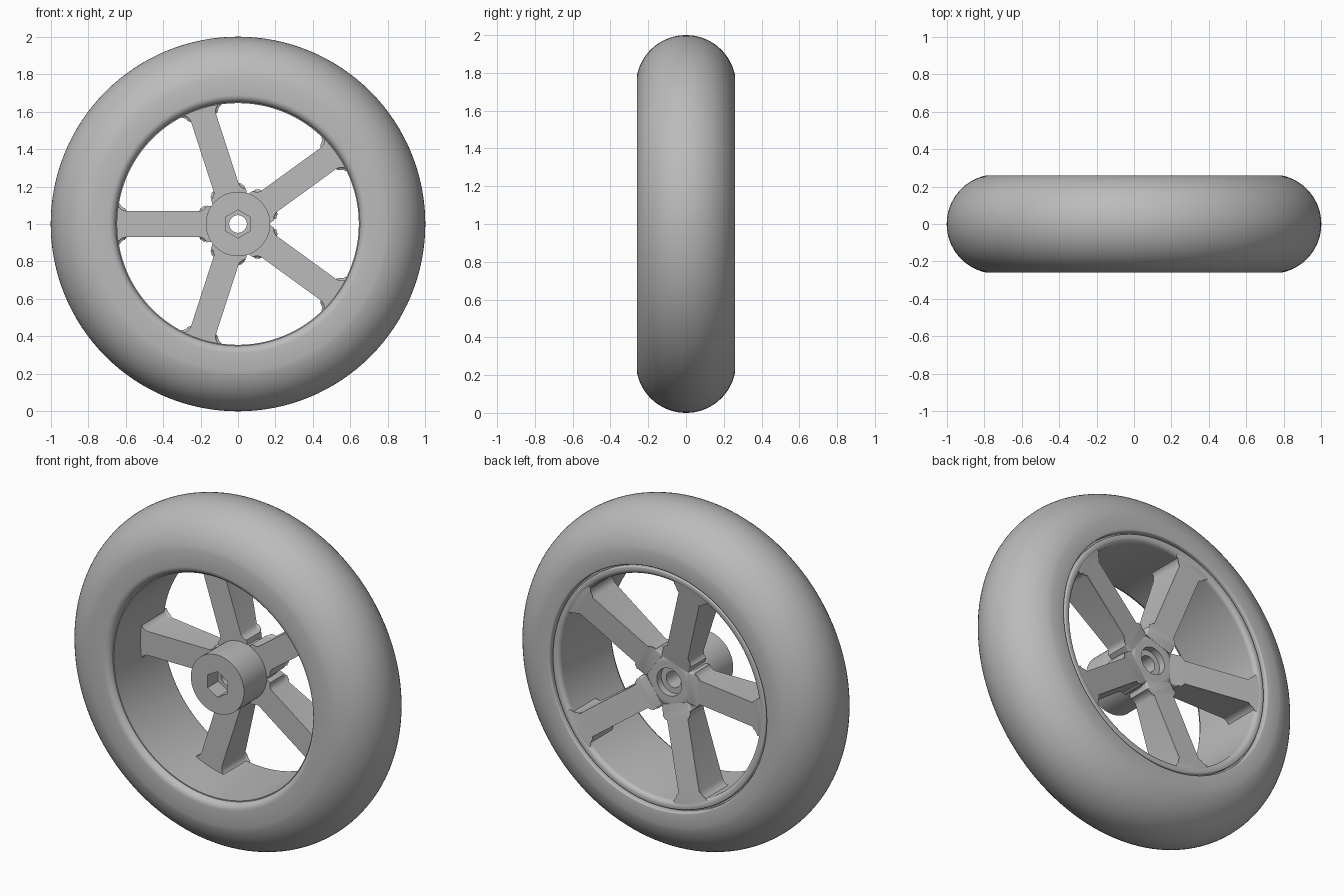
import bpy, bmesh, math
from mathutils import Matrix, Vector

cube = bpy.data.objects.get("Cube")
if cube:
    bpy.data.objects.remove(cube)

grey = bpy.data.materials.new("plain_grey")
grey.use_nodes = True
colour = (0.5, 0.5, 0.5, 1)
grey.diffuse_color = colour
grey.node_tree.nodes["Principled BSDF"].inputs["Base Color"].default_value = colour

AXLE = Vector((0, 0, 1))


def finish(name, bm, angle=35):
    bmesh.ops.recalc_face_normals(bm, faces=bm.faces)
    mesh = bpy.data.meshes.new(name)
    bm.to_mesh(mesh)
    bm.free()
    mesh.materials.append(grey)
    obj = bpy.data.objects.new(name, mesh)
    bpy.context.collection.objects.link(obj)
    obj.location = AXLE
    shade(obj, angle)
    return obj


def shade(obj, angle=35):
    bpy.ops.object.select_all(action="DESELECT")
    obj.select_set(True)
    bpy.context.view_layer.objects.active = obj
    bpy.ops.object.shade_smooth_by_angle(angle=math.radians(angle))


def arc(cx, cy, radius, start, end, steps):
    angles = [math.radians(start + (end - start) * i / steps) for i in range(steps + 1)]
    return [(cx + radius * math.cos(a), cy + radius * math.sin(a)) for a in angles]


def lathe(name, profile, sides):
    """Spin a closed (radius, y) outline around the axle."""
    bm = bmesh.new()
    rings = []
    for i in range(sides):
        a = math.tau * i / sides
        rings.append([bm.verts.new((r * math.cos(a), y, r * math.sin(a))) for r, y in profile])
    count = len(profile)
    for i in range(sides):
        near, far = rings[i], rings[(i + 1) % sides]
        for j in range(count):
            k = (j + 1) % count
            bm.faces.new((near[j], near[k], far[k], far[j]))
    return finish(name, bm)


# Tyre: round tread with flat sidewalls, rounded into the hole at the front
tread = arc(0.735, 0, 0.265, -78.8, 78.8, 32)
front_lip = arc(0.69, -0.22, 0.04, 180, 270, 8)
back_lip = arc(0.71, 0.25, 0.01, 90, 180, 4)
lathe("tyre", front_lip + tread + back_lip + [(0.70, 0.225), (0.65, 0.225)], 128)

# Rim: lining of the hole, rounded at the back, with a thin groove to the tyre
rim_outer = arc(0.682, 0.242, 0.008, 0, 90, 4)
rim_inner = arc(0.672, 0.223, 0.027, 90, 180, 8)
lathe("rim", [(0.69, 0.1)] + rim_outer + rim_inner + [(0.645, -0.225), (0.66, -0.225)], 128)

# Hub: long boss at the front, rounded shoulder and counterbore at the back
shoulder = arc(0.12, 0.105, 0.05, 0, 90, 6)
hub = lathe("hub", [(0.047, -0.19), (0.172, -0.19)] + shoulder
            + [(0.115, 0.155), (0.08, 0.155), (0.08, 0.115), (0.047, 0.115)], 64)

# Hexagonal socket cut into the front of the hub
bm = bmesh.new()
bmesh.ops.create_cone(bm, cap_ends=True, segments=6, radius1=0.075, radius2=0.075, depth=0.2)
top = max(bm.verts, key=lambda v: v.co.y).co
turn = math.pi / 2 - math.atan2(top.y, top.x)
bmesh.ops.transform(bm, verts=bm.verts, matrix=Matrix.Translation((0, -0.19, 0))
                    @ Matrix.Rotation(math.pi / 2, 4, "X") @ Matrix.Rotation(turn, 4, "Z"))
cutter = finish("socket_cutter", bm)
cutter.hide_render = True
cut = hub.modifiers.new("socket", "BOOLEAN")
cut.operation = "DIFFERENCE"
cut.solver = "EXACT"
cut.object = cutter
bpy.context.view_layer.objects.active = hub
bpy.ops.object.modifier_apply(modifier=cut.name)
bpy.data.objects.remove(cutter)
shade(hub)


# Spokes: filleted at both ends, back face sloping down to the hub, back edges rounded
def spoke(name, angle):
    half = ([(0.12, 0.095)] + arc(0.207, 0.112, 0.042, 200, 270, 5)
            + arc(0.595, 0.12, 0.05, -90, 0, 6) + [(0.66, 0.12)])
    outline = half + [(r, -w) for r, w in reversed(half)]
    bm = bmesh.new()
    front = [bm.verts.new((r, 0.02, w)) for r, w in outline]
    back = [bm.verts.new((r, 0.135 + 0.17 * r, w)) for r, w in outline]
    bm.faces.new(front)
    bm.faces.new(back)
    count = len(outline)
    for i in range(count):
        j = (i + 1) % count
        bm.faces.new((front[i], front[j], back[j], back[i]))
    n = len(half)
    edges = [bm.edges.get((back[i], back[i + 1])) for i in range(count - 1) if i != n - 1]
    bmesh.ops.bevel(bm, geom=edges, offset=0.03, segments=5, profile=0.5,
                    affect="EDGES", clamp_overlap=True)
    bmesh.ops.rotate(bm, verts=bm.verts, matrix=Matrix.Rotation(-angle, 3, "Y"))
    finish(name, bm)


for i in range(5):
    spoke(f"spoke_{i + 1}", math.pi + math.tau * i / 5)
